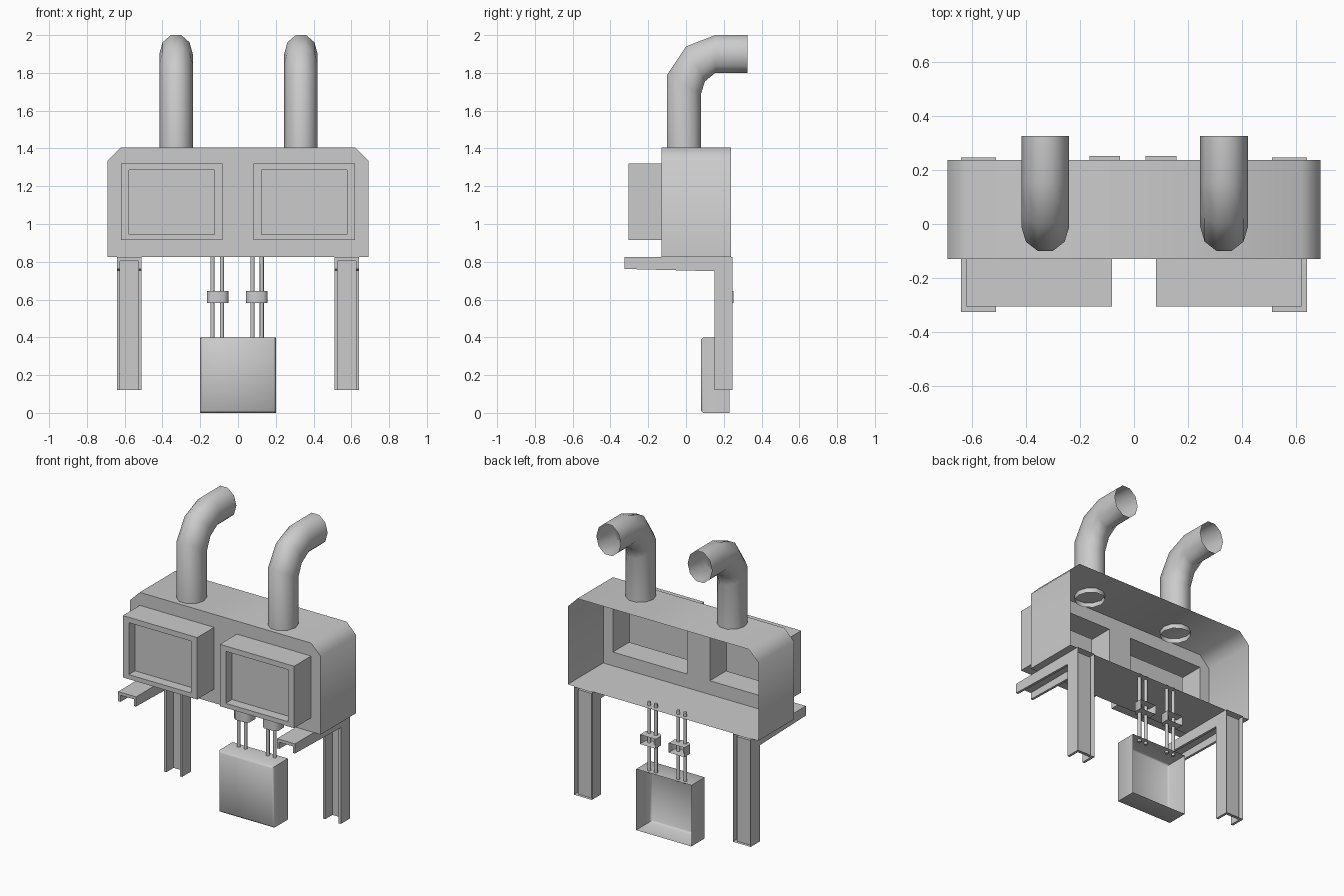
import bpy, bmesh, math
from mathutils import Vector

if "Cube" in bpy.data.objects:
    bpy.data.objects.remove(bpy.data.objects["Cube"])


def finish(name, bm, smooth=None):
    bmesh.ops.remove_doubles(bm, verts=bm.verts, dist=1e-5)
    bmesh.ops.recalc_face_normals(bm, faces=bm.faces)
    me = bpy.data.meshes.new(name)
    bm.to_mesh(me)
    bm.free()
    ob = bpy.data.objects.new(name, me)
    bpy.context.collection.objects.link(ob)
    if smooth:
        bpy.ops.object.select_all(action='DESELECT')
        bpy.context.view_layer.objects.active = ob
        ob.select_set(True)
        bpy.ops.object.shade_smooth_by_angle(angle=math.radians(smooth))
    return ob


def loft(rings, cap_start=False, cap_end=False, bm=None):
    """Bridge equal-length closed rings of points."""
    bm = bm or bmesh.new()
    vs = [[bm.verts.new(p) for p in r] for r in rings]
    n = len(vs[0])
    for a, b in zip(vs, vs[1:]):
        for i in range(n):
            j = (i + 1) % n
            bm.faces.new((a[i], a[j], b[j], b[i]))
    if cap_start:
        bm.faces.new(vs[0])
    if cap_end:
        bm.faces.new(vs[-1])
    return bm


def rect(x0, x1, z0, z1, y):
    return [(x0, y, z0), (x1, y, z0), (x1, y, z1), (x0, y, z1)]


# Cabinet: open-backed shell whose front has two screen openings
BACK, FRONT = 0.237, -0.13
outline = [(-.69, .825), (.69, .825), (.69, 1.335), (.62, 1.405), (-.62, 1.405), (-.69, 1.335)]
bm = loft([[(x, y, z) for x, z in outline] for y in (BACK, FRONT)])
edges = []
for loop in ([(x, FRONT, z) for x, z in outline],
             rect(-.62, -.082, .915, 1.32, FRONT), rect(.082, .62, .915, 1.32, FRONT)):
    vs = [bm.verts.new(p) for p in loop]
    edges += [bm.edges.new((vs[i - 1], vs[i])) for i in range(len(vs))]
bmesh.ops.triangle_fill(bm, use_beauty=True, use_dissolve=False, edges=edges)
finish("cabinet", bm, 50)

# Screen housings: frame with recessed pane, hollow behind
for side, x0, x1 in (("left", -.62, -.082), ("right", .082, .62)):
    inner = (x0 + .043, x1 - .043, .945, 1.285)
    bm = loft([rect(x0, x1, .915, 1.32, FRONT), rect(x0, x1, .915, 1.32, -.305),
               rect(*inner, -.305), rect(*inner, -.24)], cap_end=True)
    finish("screen_housing_" + side, bm)

# Exhaust pipes: ten-sided, each ring set by its outer and inner bend point (y, z)
bend = [((-.10, 1.375), (.08, 1.375)), ((-.10, 1.79), (.08, 1.69)), ((0, 1.94), (.10, 1.755)),
        ((.155, 2.0), (.155, 1.80)), ((.325, 2.0), (.325, 1.80))]
for side, cx in (("left", -.328), ("right", .333)):
    rings = []
    for o, i in bend:
        o, i = Vector((cx, *o)), Vector((cx, *i))
        mid, half = (o + i) / 2, (o - i) / 2
        ring = []
        for k in range(10):
            a = math.radians(18 + 36 * k + 54)
            ring.append(mid + half * (math.sin(a) / math.cos(math.radians(18)))
                        + Vector((.0885 * math.cos(a), 0, 0)))
        rings.append(ring)
    finish("exhaust_pipe_" + side, loft(rings), 60)

# Bracket legs: bent U channel, (web, web inside, flange tip) as (y, z) per station
stations = [((-.325, .825), (-.325, .805), (-.325, .762)),
            ((.245, .825), (.225, .805), (.15, .75)),
            ((.245, .12), (.225, .12), (.15, .12))]
for side, cx in (("left", -.575), ("right", .575)):
    rings = []
    for web, ins, tip in stations:
        sec = [(-.065, web), (-.065, tip), (-.049, tip), (-.049, ins),
               (.049, ins), (.049, tip), (.065, tip), (.065, web)]
        rings.append([(cx + dx, *p) for dx, p in sec])
    bm = loft(rings, True, True)
    # the wall side of the upright is left open
    bmesh.ops.delete(bm, geom=[f for f in bm.faces if all(v.co.y > .24 for v in f.verts)],
                     context='FACES_ONLY')
    finish("bracket_leg_" + side, bm)

# Control box: bevelled front edges, open back
b = .012
bm = loft([rect(-.2, .2, 0, .4, .23), rect(-.2, .2, 0, .4, .08 + b),
           rect(-.2 + b, .2 - b, b, .4 - b, .08)], cap_end=True)
finish("control_box", bm, 50)

# Conduits between control box and cabinet
for n, x in enumerate((-.135, -.085, .077, .126)):
    circle = [(x + .011 * math.cos(a), .2 + .011 * math.sin(a))
              for a in (math.tau * k / 8 for k in range(8))]
    finish("conduit_%d" % (n + 1),
           loft([[(u, v, z) for u, v in circle] for z in (.385, .85)], True, True), 50)

# Conduit clamps: chamfered front, open back
for side, cx in (("left", -.108), ("right", .1)):
    sec = [(-.057, .252), (-.057, .195), (-.035, .175), (.035, .175), (.057, .195), (.057, .252)]
    bm = loft([[(cx + dx, y, z) for dx, y in sec] for z in (.583, .645)], True, True)
    bmesh.ops.delete(bm, geom=[f for f in bm.faces if all(v.co.y > .25 for v in f.verts)],
                     context='FACES_ONLY')
    finish("conduit_clamp_" + side, bm, 50)
